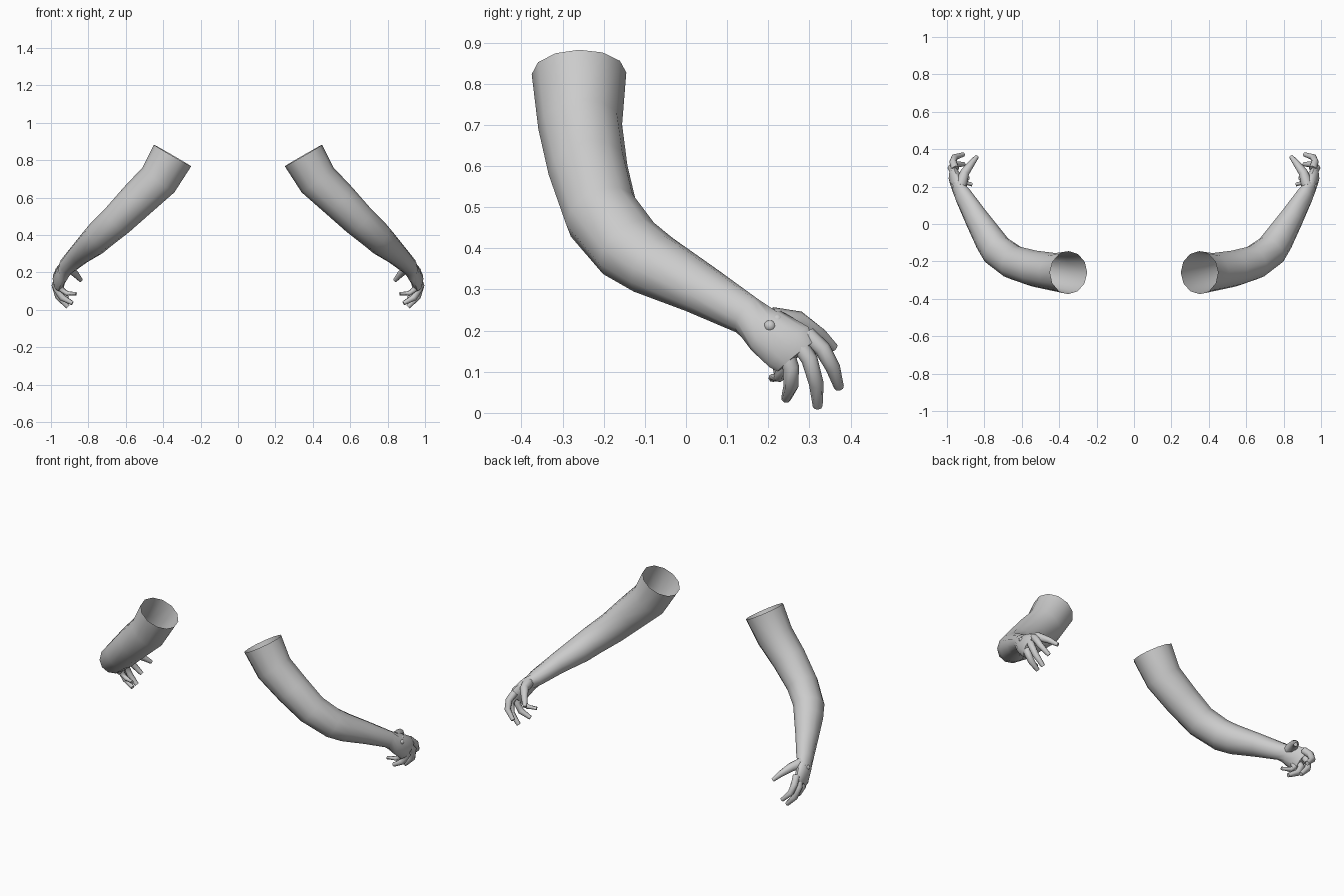
import bpy, bmesh, math
from mathutils import Vector

if "Cube" in bpy.data.objects:
    bpy.data.objects.remove(bpy.data.objects["Cube"])

skin = bpy.data.materials.new("plain grey")
skin.diffuse_color = (0.6, 0.6, 0.6, 1)
skin.use_nodes = True
skin.node_tree.nodes["Principled BSDF"].inputs["Base Color"].default_value = skin.diffuse_color


def finish(bm, name, angle=50):
    """Make a smooth object that is mirrored to the other side."""
    bmesh.ops.recalc_face_normals(bm, faces=bm.faces[:])
    me = bpy.data.meshes.new(name)
    bm.to_mesh(me)
    bm.free()
    me.materials.append(skin)
    ob = bpy.data.objects.new(name, me)
    bpy.context.collection.objects.link(ob)
    bpy.ops.object.select_all(action='DESELECT')
    ob.select_set(True)
    bpy.context.view_layer.objects.active = ob
    bpy.ops.object.shade_smooth_by_angle(angle=math.radians(angle))
    mod = ob.modifiers.new("other side", 'MIRROR')
    mod.use_mirror_merge = False
    return ob


def sweep(name, stations, sides, cap_start=True):
    """Elliptical rings along a path: (centre, half width, half depth, width axis)."""
    bm = bmesh.new()
    pts = [Vector(s[0]) for s in stations]
    rings = []
    for i, (c, a, b, axis) in enumerate(stations):
        before = (pts[i] - pts[i - 1]).normalized() if i else Vector()
        after = (pts[i + 1] - pts[i]).normalized() if i < len(pts) - 1 else Vector()
        t = (before + after).normalized()
        u = Vector(axis)
        u = (u - t * u.dot(t)).normalized()
        v = t.cross(u)
        rings.append([bm.verts.new(pts[i] + u * a * math.cos(k * math.tau / sides)
                                   + v * b * math.sin(k * math.tau / sides))
                      for k in range(sides)])
    for r, s in zip(rings, rings[1:]):
        for k in range(sides):
            j = (k + 1) % sides
            bm.faces.new((r[k], r[j], s[j], s[k]))
    bm.faces.new(rings[-1])
    if cap_start:
        bm.faces.new(rings[0][::-1])
    return finish(bm, name)


Y, W = (0, 1, 0), (0.1, 0.83, 0.55)

# Upper arm, elbow, forearm, wrist and palm, open at the shoulder
sweep("arm", [
    ((0.35, -0.26, 0.825), 0.115, 0.115, Y),
    ((0.425, -0.257, 0.695), 0.102, 0.108, Y),
    ((0.535, -0.238, 0.59), 0.097, 0.1, Y),
    ((0.645, -0.205, 0.48), 0.092, 0.09, Y),
    ((0.735, -0.14, 0.4), 0.09, 0.082, Y),
    ((0.775, -0.08, 0.36), 0.083, 0.077, Y),
    ((0.845, 0.035, 0.3), 0.066, 0.06, Y),
    ((0.912, 0.15, 0.235), 0.049, 0.047, Y),
    ((0.938, 0.195, 0.2), 0.06, 0.036, W),
    ((0.96, 0.25, 0.16), 0.068, 0.032, W),
    ((0.965, 0.268, 0.137), 0.058, 0.022, W),
], 12, cap_start=False)

# Fingers and thumb: joints from base to tip
X = (1, 0, 0)
digits = {
    "index_finger": [(0.955, 0.295, 0.19), (0.968, 0.332, 0.155), (0.96, 0.357, 0.11), (0.912, 0.372, 0.062)],
    "middle_finger": [(0.96, 0.27, 0.175), (0.977, 0.3, 0.13), (0.96, 0.317, 0.07), (0.91, 0.32, 0.016)],
    "ring_finger": [(0.955, 0.24, 0.155), (0.968, 0.255, 0.11), (0.94, 0.255, 0.065), (0.885, 0.243, 0.035)],
    "little_finger": [(0.945, 0.215, 0.145), (0.945, 0.227, 0.11), (0.915, 0.226, 0.088), (0.865, 0.21, 0.085)],
    "thumb": [(0.925, 0.21, 0.225), (0.905, 0.275, 0.222), (0.868, 0.325, 0.19), (0.84, 0.36, 0.158)],
}
for name, joints in digits.items():
    radii = (0.021, 0.02, 0.018, 0.012)
    if name == "little_finger":
        radii = (0.018, 0.016, 0.014, 0.01)
    if name == "thumb":
        radii = (0.032, 0.025, 0.018, 0.011)
    sweep(name, [(p, r, r, X if name != "thumb" else (0, 0, 1))
                 for p, r in zip(joints, radii)], 8)

# Two small studs on the back of the wrist
for i, c in enumerate([(0.965, 0.204, 0.211), (0.952, 0.222, 0.226)]):
    bm = bmesh.new()
    bmesh.ops.create_icosphere(bm, subdivisions=2, radius=0.015)
    bmesh.ops.translate(bm, verts=bm.verts[:], vec=c)
    finish(bm, "wrist_stud_%d" % (i + 1))
